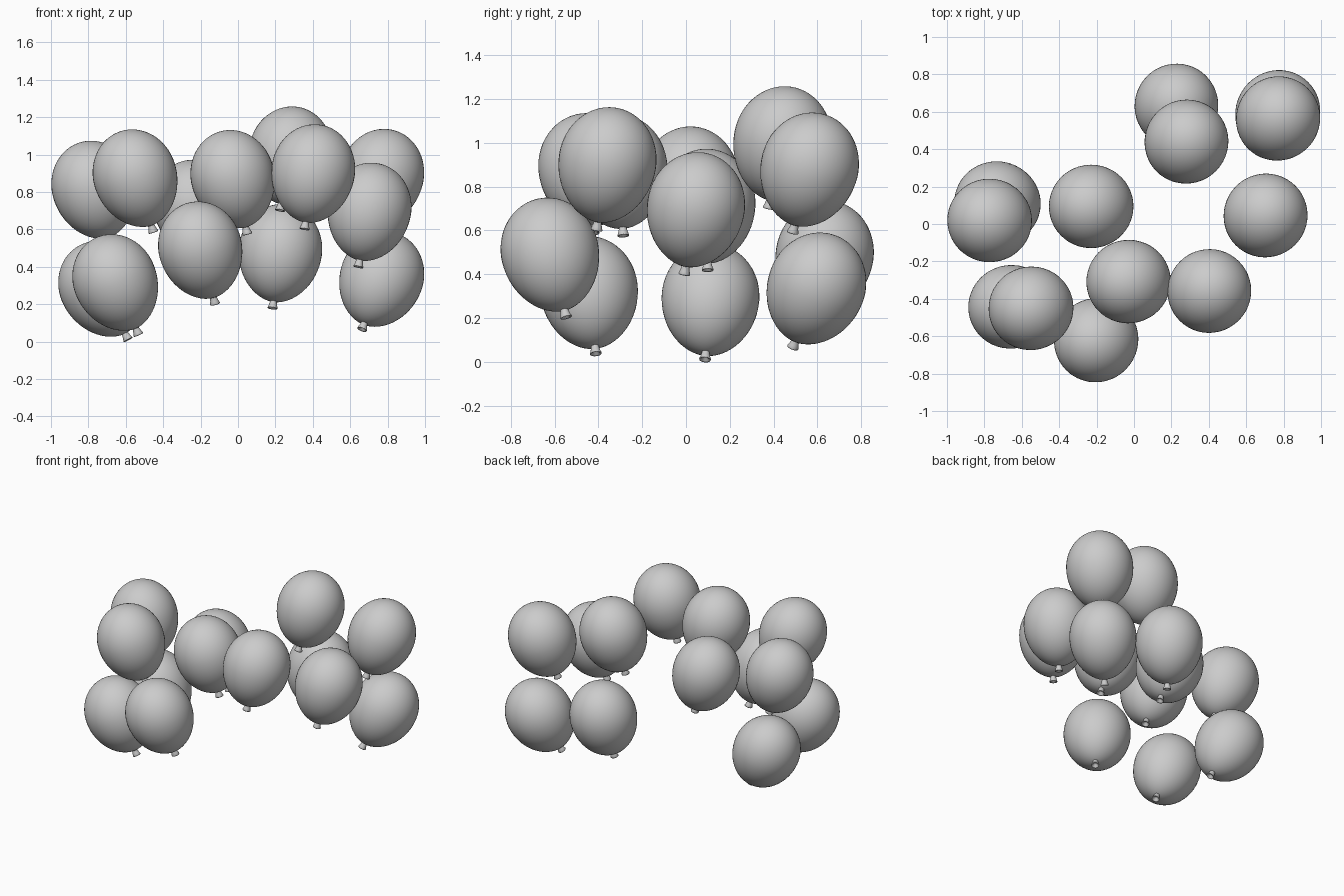
import bpy, bmesh, math
from mathutils import Vector, Matrix

if "Cube" in bpy.data.objects:
    bpy.data.objects.remove(bpy.data.objects["Cube"])

# centre (widest point) and direction from there to the knot
BALLOONS = [
    ((0.227, 0.633, 0.490), (-0.042, -0.070, -0.31)),
    ((0.281, 0.441, 1.012), (-0.056, -0.064, -0.31)),
    ((0.770, 0.597, 0.348), (-0.107, -0.110, -0.283)),
    ((0.771, 0.565, 0.893), (-0.074, -0.078, -0.302)),
    ((-0.733, 0.112, 0.296), (0.145, -0.025, -0.284)),
    ((-0.773, 0.019, 0.829), (0.090, -0.010, -0.305)),
    ((-0.230, 0.094, 0.727), (0.090, 0.005, -0.310)),
    ((0.704, 0.046, 0.711), (-0.060, -0.053, -0.308)),
    ((-0.030, -0.308, 0.886), (0.080, 0.022, -0.310)),
    ((0.403, -0.358, 0.916), (-0.047, -0.050, -0.312)),
    ((-0.659, -0.443, 0.331), (0.125, 0.031, -0.290)),
    ((-0.552, -0.451, 0.890), (0.100, 0.030, -0.305)),
    ((-0.203, -0.622, 0.505), (0.080, 0.075, -0.302)),
]
R, TOP, BOTTOM = 0.223, 0.247, 0.285


def lathe(name, profile, segs):
    """Spin an (r, z) profile round z into a smooth mesh."""
    bm = bmesh.new()
    vs = [bm.verts.new((r, 0, z)) for r, z in profile]
    edges = [bm.edges.new(p) for p in zip(vs, vs[1:])]
    bmesh.ops.spin(bm, geom=vs + edges, axis=(0, 0, 1), cent=(0, 0, 0),
                   angle=math.tau, steps=segs, use_merge=True)
    bmesh.ops.remove_doubles(bm, verts=bm.verts, dist=1e-5)
    bmesh.ops.recalc_face_normals(bm, faces=bm.faces)
    me = bpy.data.meshes.new(name)
    bm.to_mesh(me)
    bm.free()
    me.shade_smooth()
    return me


# egg-shaped body: round crown, slightly tapered towards the knot
N = 16
body_profile = [(R * math.sin(math.pi / 2 * i / N), TOP * math.cos(math.pi / 2 * i / N))
                for i in range(N)]
body_profile += [(R * max(0.0, math.cos(math.pi / 2 * i / N)) ** 1.1,
                  -BOTTOM * math.sin(math.pi / 2 * i / N)) for i in range(N + 1)]
body_mesh = lathe("balloon", body_profile, 48)

# flared knot with a shallow hollow end
knot_mesh = lathe("knot", [(0.016, -0.272), (0.018, -0.288), (0.022, -0.305),
                           (0.027, -0.319), (0.026, -0.323), (0.019, -0.320),
                           (0.010, -0.306), (0, -0.304)], 24)

for n, (centre, down) in enumerate(BALLOONS, 1):
    rot = Vector((0, 0, -1)).rotation_difference(Vector(down)).to_matrix().to_4x4()
    for part, me in (("balloon", body_mesh), ("knot", knot_mesh)):
        ob = bpy.data.objects.new(f"{part}_{n:02d}", me)
        ob.matrix_world = Matrix.Translation(centre) @ rot
        bpy.context.collection.objects.link(ob)
